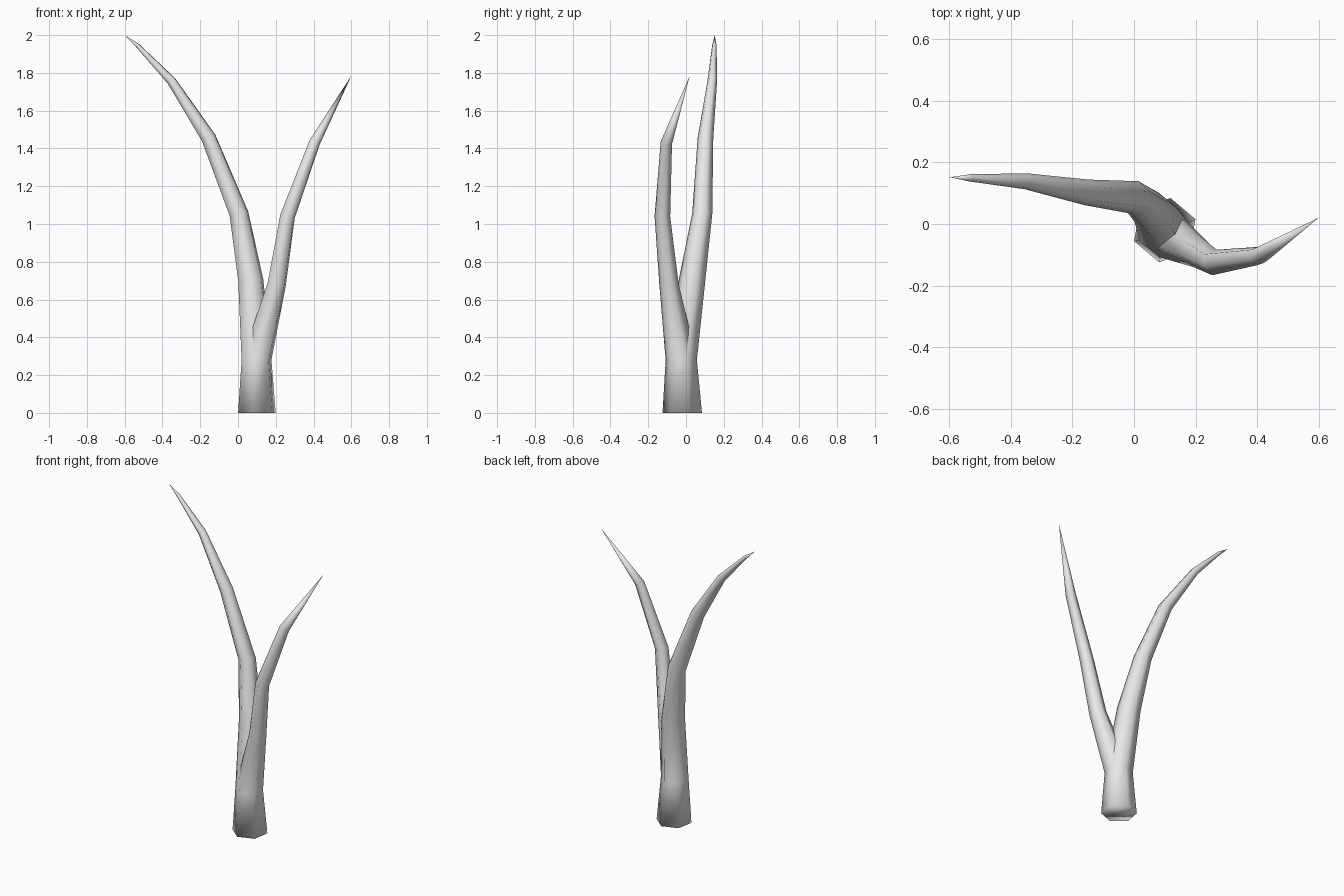
import bpy, bmesh, math
from mathutils import Vector

cube = bpy.data.objects.get("Cube")
if cube:
    bpy.data.objects.remove(cube, do_unlink=True)

SIDES = 6
TWIST = math.radians(20)

bark = bpy.data.materials.new("pale_grey_bark")
bark.use_nodes = True
colour = (0.8, 0.8, 0.8, 1)
bark.diffuse_color = colour
bark.node_tree.nodes["Principled BSDF"].inputs["Base Color"].default_value = colour

bm = bmesh.new()


def ring(centre, radius, direction):
    """Six-sided section at right angles to the direction of growth."""
    turn = Vector((0, 0, 1)).rotation_difference(direction)
    points = []
    for i in range(SIDES):
        a = TWIST + i * math.tau / SIDES
        points.append(bm.verts.new(centre + turn @ Vector((radius * math.cos(a), radius * math.sin(a), 0))))
    return points


def grow(start, origin, path, tip):
    """Skin a limb from an existing ring through the path to a point."""
    centres = [Vector(origin)] + [Vector(p[:3]) for p in path] + [Vector(tip)]
    last = start
    for i, p in enumerate(path, 1):
        before = (centres[i] - centres[i - 1]).normalized()
        after = (centres[i + 1] - centres[i]).normalized()
        new = ring(centres[i], p[3], before + after)
        for j in range(SIDES):
            k = (j + 1) % SIDES
            bm.faces.new((last[j], last[k], new[k], new[j]))
        last = new
    end = bm.verts.new(tip)
    for j in range(SIDES):
        bm.faces.new((last[j], last[(j + 1) % SIDES], end))


# Trunk foot, closed underneath
up = Vector((0, 0, 1))
foot = ring(Vector((0.1, -0.02, 0)), 0.106, up)
fork_centre = (0.098, -0.025, 0.28)
fork = ring(Vector(fork_centre), 0.084, up)
bm.faces.new(foot[::-1])
for j in range(SIDES):
    k = (j + 1) % SIDES
    bm.faces.new((foot[j], foot[k], fork[k], fork[j]))

# Tall limb leaning to the right
grow(fork, fork_centre, [
    (0.068, 0.032, 0.7, 0.071),
    (0.005, 0.086, 1.055, 0.054),
    (-0.155, 0.103, 1.455, 0.042),
    (-0.352, 0.139, 1.757, 0.026),
    (-0.532, 0.15, 1.945, 0.012),
], (-0.6, 0.152, 2.0))

# Shorter limb leaning to the left, sharing the fork ring
grow(fork, fork_centre, [
    (0.205, -0.09, 0.68, 0.052),
    (0.262, -0.125, 1.04, 0.042),
    (0.405, -0.104, 1.43, 0.031),
], (0.6, 0.02, 1.785))

mesh = bpy.data.meshes.new("forked_trunk")
bm.to_mesh(mesh)
bm.free()
mesh.materials.append(bark)
trunk = bpy.data.objects.new("forked_trunk", mesh)
bpy.context.collection.objects.link(trunk)
for face in mesh.polygons:
    face.use_smooth = True
